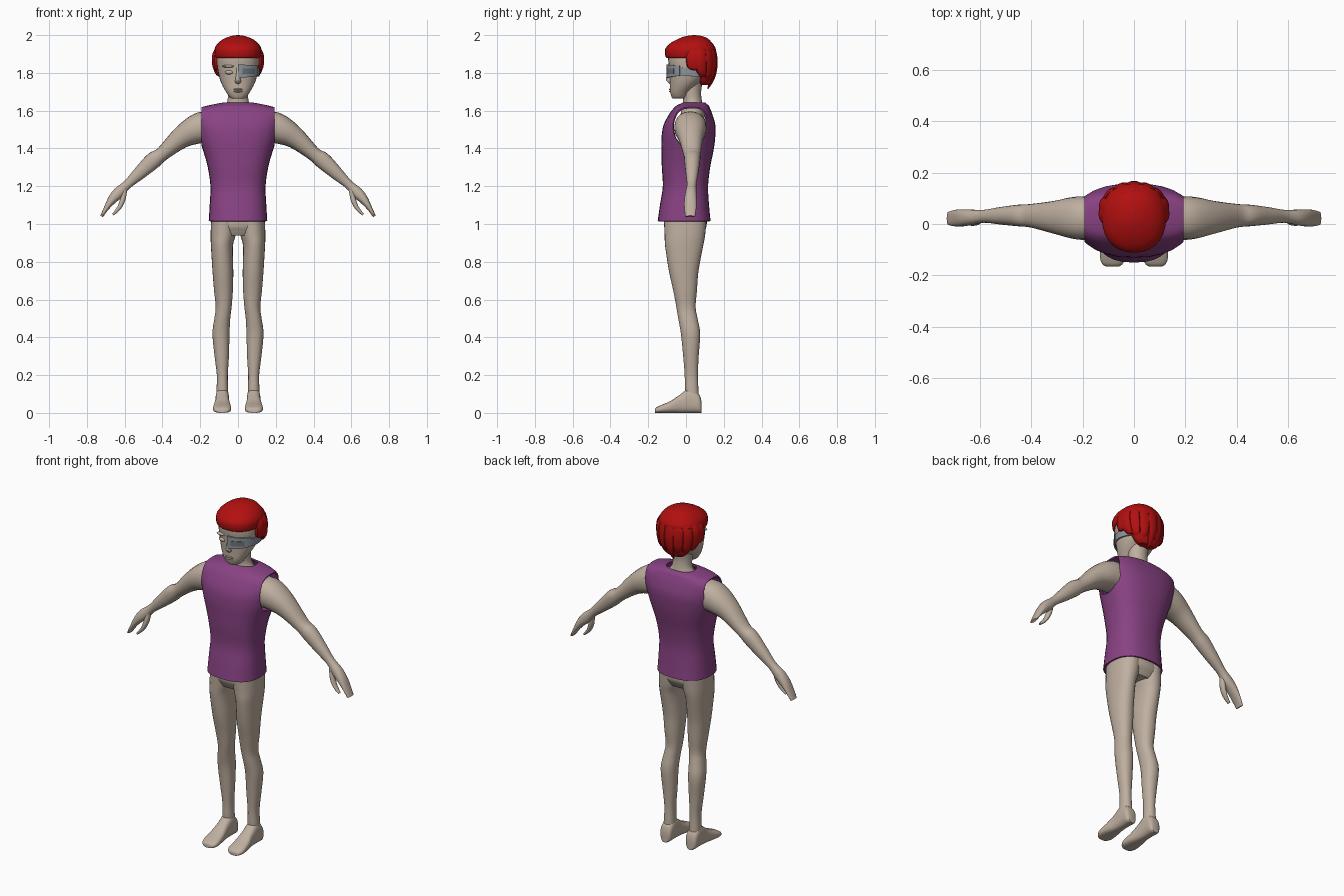
import bpy, bmesh, math
from mathutils import Vector

cube = bpy.data.objects.get("Cube")
if cube:
    bpy.data.objects.remove(cube)


def material(name, rgb):
    m = bpy.data.materials.new(name)
    m.use_nodes = True
    m.diffuse_color = (*rgb, 1)
    m.node_tree.nodes["Principled BSDF"].inputs["Base Color"].default_value = (*rgb, 1)
    return m


SKIN = material("skin", (0.52, 0.43, 0.35))
PURPLE = material("purple cloth", (0.25, 0.055, 0.23))
RED = material("red hair", (0.45, 0.005, 0.005))
GREY = material("grey metal", (0.27, 0.30, 0.33))
DARK = material("dark lens", (0.15, 0.17, 0.19))
X, Y, Z = Vector((1, 0, 0)), Vector((0, 1, 0)), Vector((0, 0, 1))


def finish(name, bm, mat, angle=40, thickness=0):
    bmesh.ops.recalc_face_normals(bm, faces=bm.faces)
    mesh = bpy.data.meshes.new(name)
    bm.to_mesh(mesh)
    bm.free()
    mesh.materials.append(mat)
    ob = bpy.data.objects.new(name, mesh)
    bpy.context.scene.collection.objects.link(ob)
    bpy.ops.object.select_all(action='DESELECT')
    ob.select_set(True)
    bpy.context.view_layer.objects.active = ob
    if thickness:
        mod = ob.modifiers.new("thickness", 'SOLIDIFY')
        mod.thickness = thickness
        bpy.ops.object.modifier_apply(modifier=mod.name)
    bpy.ops.object.shade_smooth_by_angle(angle=math.radians(angle))
    return ob


def smooth_rows(rows, steps=4):
    """Pass a smooth curve through rows of numbers."""
    out = []
    for i in range(len(rows) - 1):
        a, b, c, d = (rows[max(0, min(len(rows) - 1, i + k))] for k in (-1, 0, 1, 2))
        for s in range(steps):
            t = s / steps
            out.append([q + 0.5 * t * (r - p + t * (2 * p - 5 * q + 4 * r - w
                        + t * (3 * (q - r) + w - p))) for p, q, r, w in zip(a, b, c, d)])
    return out + [list(rows[-1])]


def loft(rings, power=2.0, n=28, caps=True):
    """Skin a row of (centre, half axis, half axis) rings."""
    bm = bmesh.new()
    loops = []
    for c, u, v in rings:
        loop = []
        for k in range(n):
            a = 2 * math.pi * k / n
            cu, sv = math.cos(a), math.sin(a)
            loop.append(bm.verts.new(c + u * math.copysign(abs(cu) ** (2 / power), cu)
                                     + v * math.copysign(abs(sv) ** (2 / power), sv)))
        loops.append(loop)
    for p, q in zip(loops, loops[1:]):
        for k in range(n):
            bm.faces.new((p[k], p[(k + 1) % n], q[(k + 1) % n], q[k]))
    if caps:
        bm.faces.new(loops[0])
        bm.faces.new(loops[-1])
    return bm


def stack(rows, power=2.0, caps=True, sx=1):
    """Horizontal rings: z, centre x, centre y, half width, half depth."""
    return loft([(Vector((sx * x, y, z)), X * max(rx, .001), Y * max(ry, .001))
                 for z, x, y, rx, ry in smooth_rows(rows)], power, caps=caps)


def tube(rows, side, power=2.0, n=20):
    """Rings across a path: x, y, z, half width along side, half thickness."""
    rows = smooth_rows(rows)
    pts = [Vector(r[:3]) for r in rows]
    rings = []
    for i, r in enumerate(rows):
        t = pts[min(i + 1, len(pts) - 1)] - pts[max(i - 1, 0)]
        rings.append((pts[i], side * r[3], t.cross(side).normalized() * r[4]))
    return loft(rings, power, n)


def blob(name, centre, size, mat):
    bm = bmesh.new()
    bmesh.ops.create_uvsphere(bm, u_segments=16, v_segments=10, radius=1)
    for v in bm.verts:
        v.co = Vector(a * b for a, b in zip(v.co, size)) + Vector(centre)
    finish(name, bm, mat)


# Sleeveless shirt: a shell sliced flat at the armholes
shirt = stack([(1.015, 0, -.01, .155, .14), (1.1, 0, -.008, .15, .13), (1.2, 0, -.003, .146, .12),
               (1.3, 0, 0, .16, .128), (1.38, 0, .007, .182, .137), (1.45, 0, .012, .205, .142),
               (1.52, 0, .018, .225, .138), (1.58, 0, .025, .235, .115), (1.61, 0, .03, .215, .098),
               (1.627, 0, .035, .16, .085), (1.642, 0, .042, .085, .06)], 2.5, caps=False)
for s in (1, -1):
    bmesh.ops.bisect_plane(shirt, geom=shirt.verts[:] + shirt.edges[:] + shirt.faces[:],
                           plane_co=X * s * .192, plane_no=X * s, clear_outer=True)
finish("shirt", shirt, PURPLE, thickness=.008)

# Hips, neck and head
finish("hips", stack([(.94, 0, -.005, .12, .085), (.965, 0, -.004, .139, .1),
                      (1.0, 0, -.003, .143, .113), (1.1, 0, -.003, .135, .11)], 2.4), SKIN)
finish("neck", stack([(1.54, 0, .03, .13, .07), (1.6, 0, .036, .09, .06), (1.645, 0, .035, .058, .05),
                      (1.7, 0, .03, .054, .05), (1.76, 0, .03, .06, .06)]), SKIN)
finish("head", stack([(1.664, 0, -.04, .03, .03), (1.672, 0, -.036, .045, .04), (1.7, 0, -.03, .064, .054),
                      (1.74, 0, -.008, .086, .077), (1.78, 0, .01, .1, .097), (1.83, 0, .018, .11, .108),
                      (1.88, 0, .02, .112, .114), (1.93, 0, .02, .1, .1), (1.96, 0, .03, .07, .07)],
                     2.2), SKIN)

# Face
finish("nose", stack([(1.742, 0, -.082, .006, .005), (1.752, 0, -.086, .016, .012),
                      (1.766, 0, -.088, .014, .018), (1.8, 0, -.086, .009, .012),
                      (1.835, 0, -.084, .008, .007)]), SKIN)
for i, z in enumerate((1.702, 1.713)):
    blob(("lower_lip", "upper_lip")[i], (0, -.078, z), (.026, .012, .006), SKIN)
blob("right_eyelid", (-.046, -.078, 1.803), (.024, .012, .011), SKIN)
blob("right_brow", (-.048, -.078, 1.835), (.036, .016, .008), SKIN)

for s, side in ((1, "left"), (-1, "right")):
    # Arm running into a mitten hand
    arm = [(.13, .025, 1.51, .08, .085), (.19, .023, 1.51, .085, .084), (.245, .024, 1.49, .08, .073),
           (.31, .026, 1.45, .064, .056), (.4, .032, 1.372, .046, .038), (.45, .033, 1.335, .042, .044),
           (.52, .032, 1.27, .034, .035), (.585, .03, 1.21, .025, .024), (.632, .026, 1.165, .03, .03),
           (.665, .024, 1.13, .033, .024), (.696, .023, 1.085, .032, .014), (.722, .022, 1.04, .026, .008)]
    thumb = [(.6, .022, 1.185, .016, .014), (.61, .014, 1.13, .018, .014),
             (.63, .008, 1.085, .015, .011), (.662, .005, 1.05, .009, .006)]
    for part, rows in (("arm", arm), ("thumb", thumb)):
        finish(f"{side}_{part}", tube([(s * r[0], *r[1:]) for r in rows], Y, 2.2), SKIN)

    # Leg
    finish(f"{side}_leg", stack([
        (.06, .083, .035, .033, .034), (.12, .083, .03, .031, .036), (.2, .083, .028, .029, .035),
        (.3, .086, .026, .038, .041), (.42, .09, .024, .045, .051), (.5, .083, .01, .042, .051),
        (.56, .076, 0, .042, .051), (.65, .077, -.005, .05, .063), (.75, .08, -.012, .055, .078),
        (.88, .085, -.01, .058, .1), (.94, .079, -.006, .066, .107), (1.02, .072, -.004, .07, .113)],
        2.2, sx=s), SKIN)

    # Foot: y, centre x, half width, height
    foot = smooth_rows([(.082, .083, .022, .06), (.068, .083, .035, .1), (.02, .083, .036, .13),
                        (-.03, .083, .037, .098), (-.08, .084, .045, .064), (-.13, .084, .048, .042),
                        (-.155, .084, .04, .03), (-.165, .084, .026, .02)])
    finish(f"{side}_foot", loft([(Vector((s * x, y, h / 2)), X * w, Z * h / 2)
                                 for y, x, w, h in foot], 2.7), SKIN)

# Hair: smooth cap, fuller back, and locks fanning from the crown
finish("hair_cap", stack([(1.878, 0, .018, .112, .118), (1.888, 0, .02, .121, .129),
                          (1.925, 0, .024, .124, .134), (1.955, 0, .027, .108, .113),
                          (1.98, 0, .038, .076, .08), (1.995, 0, .043, .036, .042),
                          (2.0, 0, .045, .004, .004)], 2.2), RED, 30)
finish("hair_back", stack([(1.735, 0, .1, .05, .022), (1.755, 0, .1, .075, .035), (1.8, 0, .098, .1, .05),
                           (1.86, 0, .085, .116, .07), (1.92, 0, .08, .116, .07)], 2.2), RED, 30)
for i in range(9):
    a = math.radians(-100 + 25 * i)
    sn, cs = math.sin(a), math.cos(a)
    tip = 1.715 + .1 * abs(i - 4) / 4 + .015 * (i % 2)
    lock = [(.01 * sn, .075 + .01 * cs, 1.972, .008, .006), (.07 * sn, .06 + .065 * cs, 1.955, .022, .014),
            (.116 * sn, .05 + .094 * cs, 1.9, .034, .02), (.117 * sn, .055 + .094 * cs, 1.83, .032, .018),
            (.1 * sn, .068 + .07 * cs, 1.77 + .25 * (tip - 1.715), .021, .014),
            (.078 * sn, .075 + .04 * cs, tip, .003, .003)]
    if abs(i - 4) == 4:
        lock = lock[:4] + [(.116 * sn, .06 + .08 * cs, tip, .004, .004)]
    finish(f"hair_lock_{i + 1}", tube(lock, Vector((cs, -sn, 0)), 2, 10), RED, 30)


def band(name, start, end, heights, swell, mat):
    """Curved plate around the left of the head; heights(t) gives low and high z."""
    bm = bmesh.new()
    last = None
    for k in range(25):
        t = math.radians(start + (end - start) * k / 24)
        x, y = math.sin(t) * (.114 + swell), .015 - math.cos(t) * (.116 + swell)
        pair = [bm.verts.new((x, y, z)) for z in heights(math.degrees(t))]
        if last:
            bm.faces.new((last[0], pair[0], pair[1], last[1]))
        last = pair
    finish(name, bm, mat, thickness=.008)


# Single-eye visor with its strap
band("visor_strap", 0, 135, lambda t: (1.792 - .0001 * t, 1.836 - .00012 * t), 0, GREY)
band("visor_plate", 0, 66, lambda t: (1.772 + .0002 * t, 1.845 - .0001 * t), .003, GREY)
band("visor_lens", 12, 48, lambda t: (1.793, 1.822), .006, DARK)
